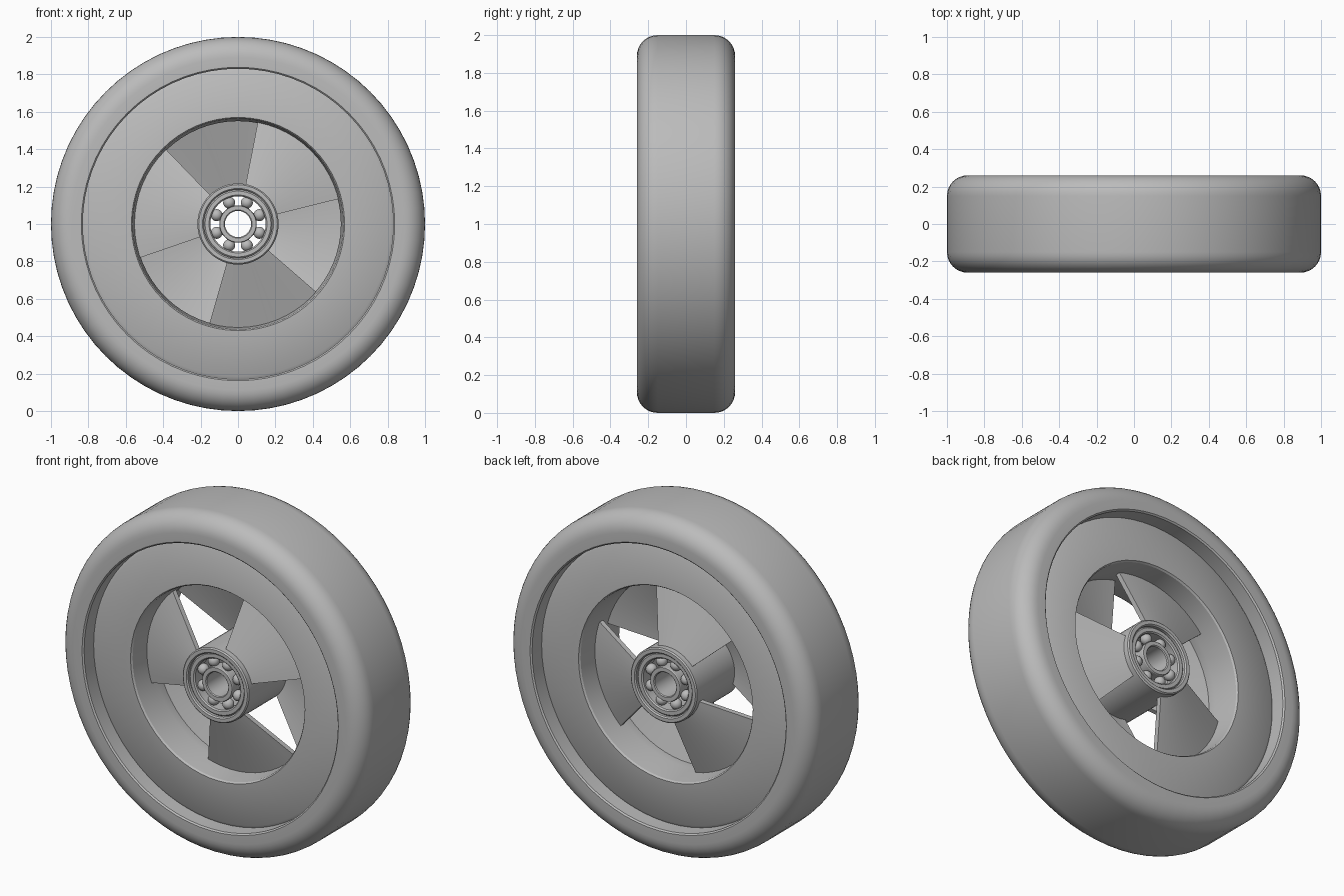
import bpy
import bmesh
from math import sin, cos, radians, pi

cube = bpy.data.objects.get("Cube")
if cube:
    bpy.data.objects.remove(cube, do_unlink=True)

grey = bpy.data.materials.new("plain_grey")
grey.use_nodes = True
grey.diffuse_color = (0.5, 0.5, 0.5, 1)
for node in grey.node_tree.nodes:
    if node.type == "BSDF_PRINCIPLED":
        node.inputs["Base Color"].default_value = grey.diffuse_color


def add_object(name, bm, angle=30):
    """Turn a bmesh into a shaded object at axle height."""
    bmesh.ops.recalc_face_normals(bm, faces=bm.faces)
    mesh = bpy.data.meshes.new(name)
    bm.to_mesh(mesh)
    bm.free()
    mesh.materials.append(grey)
    obj = bpy.data.objects.new(name, mesh)
    obj.location.z = 1
    bpy.context.collection.objects.link(obj)
    bpy.ops.object.select_all(action="DESELECT")
    obj.select_set(True)
    bpy.context.view_layer.objects.active = obj
    bpy.ops.object.shade_smooth_by_angle(angle=radians(angle))
    return obj


def lathe(name, profile, steps=64, start=0, sweep=360):
    """Sweep a closed (radius, y) profile around the axle."""
    bm = bmesh.new()
    full = sweep == 360
    rings = []
    for i in range(steps if full else steps + 1):
        a = radians(start + sweep * i / steps)
        rings.append([bm.verts.new((r * cos(a), y, r * sin(a))) for r, y in profile])
    n = len(profile)
    for i in range(steps):
        a, b = rings[i], rings[(i + 1) % len(rings)]
        for j in range(n):
            k = (j + 1) % n
            bm.faces.new((a[j], a[k], b[k], b[j]))
    if not full:
        bm.faces.new(rings[0])
        bm.faces.new(rings[-1])
    return add_object(name, bm)


def mirrored(half):
    """Close a front-half profile with its reflection at the back."""
    return half + [(r, -y) for r, y in reversed(half)]


# Tyre with rounded shoulders
shoulder = [(0.89 + 0.11 * sin(t * pi / 16), -0.15 - 0.11 * cos(t * pi / 16))
            for t in range(9)]
lathe("tyre", mirrored([(0.81, -0.12), (0.83, -0.15), (0.83, -0.252), (0.838, -0.26)]
                       + shoulder), steps=72)

# Rim with sloping faces and a drafted inner wall
lathe("rim", mirrored([(0.55, -0.02), (0.563, -0.18), (0.57, -0.19),
                       (0.815, -0.172), (0.835, -0.16)]))

# Hub barrel with a recess for a bearing at each end
lathe("hub", mirrored([(0.155, -0.11), (0.183, -0.12), (0.183, -0.205),
                       (0.19, -0.212), (0.21, -0.212), (0.217, -0.205)]), steps=48)

# Conical webs, three on each side, alternating around the hub
for side, label, first in ((-1, "front", 14), (1, "back", 74)):
    web = [(0.2, 0.18), (0.556, 0.06), (0.556, 0.03), (0.2, 0.15)]
    for k in range(3):
        lathe(f"{label}_web_{k + 1}", [(r, side * y) for r, y in web],
              steps=12, start=first + 120 * k, sweep=65)

# Ball bearings
for side, label in ((-1, "front"), (1, "back")):
    lathe(f"{label}_bearing_outer_race",
          [(r, side * y) for r, y in ((0.184, 0.12), (0.184, 0.188), (0.176, 0.195),
                                      (0.155, 0.195), (0.148, 0.188), (0.148, 0.12))], steps=48)
    lathe(f"{label}_bearing_inner_race",
          [(r, side * y) for r, y in ((0.07, 0.12), (0.07, 0.19), (0.075, 0.195),
                                      (0.097, 0.195), (0.1, 0.19), (0.1, 0.12))], steps=32)
    bm = bmesh.new()
    for k in range(8):
        a = (k + 0.5) * pi / 4
        ball = bmesh.ops.create_uvsphere(bm, u_segments=16, v_segments=10, radius=0.032)
        bmesh.ops.translate(bm, verts=ball["verts"],
                            vec=(0.124 * cos(a), side * 0.158, 0.124 * sin(a)))
    add_object(f"{label}_bearing_balls", bm, angle=60)

# Spacer tube between the bearings
lathe("axle_spacer", mirrored([(0.07, -0.13), (0.09, -0.13)]), steps=32)
